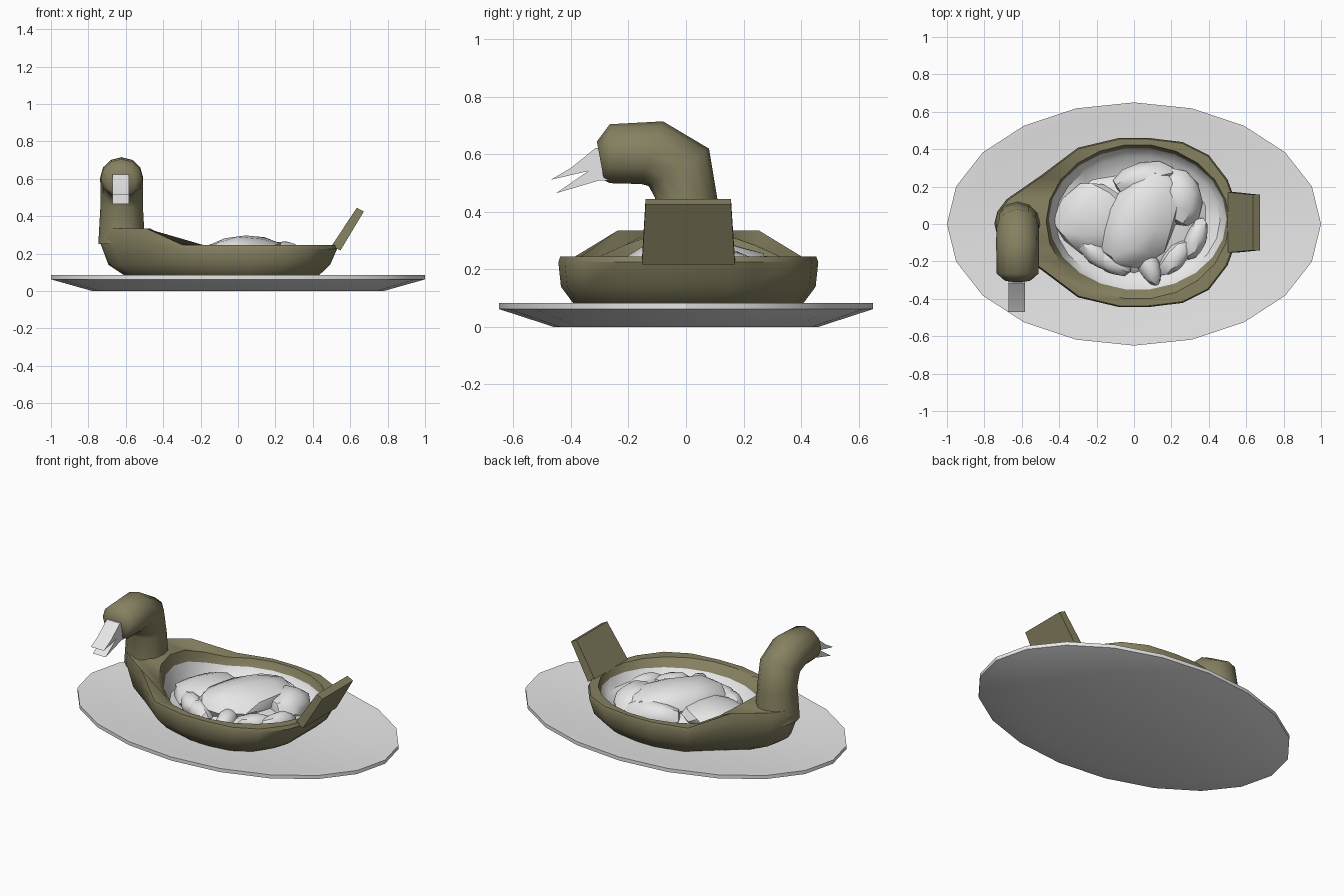
import bpy, bmesh, math, random
from mathutils import Matrix

random.seed(4)
cube = bpy.data.objects.get("Cube")
if cube:
    bpy.data.objects.remove(cube, do_unlink=True)


def material(name, rgb):
    mat = bpy.data.materials.new(name)
    mat.use_nodes = True
    mat.diffuse_color = (*rgb, 1)
    for node in mat.node_tree.nodes:
        if node.type == 'BSDF_PRINCIPLED':
            node.inputs["Base Color"].default_value = (*rgb, 1)
    return mat


OLIVE = material("olive_glaze", (0.24, 0.22, 0.12))
WHITE = material("pale_grey", (0.8, 0.8, 0.8))


def finish(name, bm, mats, angle=35):
    bmesh.ops.recalc_face_normals(bm, faces=bm.faces)
    mesh = bpy.data.meshes.new(name)
    bm.to_mesh(mesh)
    bm.free()
    for m in mats:
        mesh.materials.append(m)
    obj = bpy.data.objects.new(name, mesh)
    bpy.context.collection.objects.link(obj)
    bpy.ops.object.select_all(action='DESELECT')
    obj.select_set(True)
    bpy.context.view_layer.objects.active = obj
    bpy.ops.object.shade_smooth_by_angle(angle=math.radians(angle))
    return obj


def loft(name, rings, mats, white_from=None, angle=35):
    """Skin closed rings of points and cap both ends."""
    bm = bmesh.new()
    loops = [[bm.verts.new(p) for p in ring] for ring in rings]
    n = len(loops[0])
    for k in range(len(loops) - 1):
        a, b = loops[k], loops[k + 1]
        for i in range(n):
            j = (i + 1) % n
            f = bm.faces.new((a[i], a[j], b[j], b[i]))
            f.material_index = int(white_from is not None and k >= white_from)
    bm.faces.new(loops[0][::-1])
    cap = bm.faces.new(loops[-1])
    cap.material_index = int(white_from is not None)
    return finish(name, bm, mats, angle)


def ellipse(a, b, z, n, cx=0.0, cy=0.0):
    turns = [2 * math.pi * i / n for i in range(n)]
    return [(cx + a * math.cos(t), cy + b * math.sin(t), z) for t in turns]


def prism(name, outline, place, lo, hi, mat):
    """Extrude a flat outline; place(u, v, w) maps it into space."""
    bm = bmesh.new()
    ends = [[bm.verts.new(place(u, v, w)) for u, v in outline] for w in (lo, hi)]
    n = len(outline)
    bm.faces.new(ends[0])
    bm.faces.new(ends[1][::-1])
    for i in range(n):
        j = (i + 1) % n
        bm.faces.new((ends[0][i], ends[1][i], ends[1][j], ends[0][j]))
    return finish(name, bm, [mat], 20)


# Oval plate with a shallow dish
loft("plate", [ellipse(a, b, z, 20) for a, b, z in (
    (0.78, 0.46, 0.0), (1, 0.65, 0.062), (1, 0.65, 0.084),
    (0.93, 0.59, 0.08), (0.68, 0.42, 0.055))], [WHITE], angle=25)

# Bird-shaped bowl: half outline mirrored, tapering towards the neck
half = [(0.53, 0), (0.53, 0.15), (0.5, 0.23), (0.4, 0.36), (0.26, 0.43), (0.08, 0.452),
        (-0.08, 0.452), (-0.3, 0.4), (-0.5, 0.25), (-0.68, 0.125), (-0.73, 0.06), (-0.745, 0)]
outline = half + [(x, -y) for x, y in half[-2:0:-1]]
count = len(outline)


def rise(x):
    return min(0.09, max(0, (-0.33 - x) * 0.65))


def outer(sx, sy, z, lift=0):
    return [(x * sx, y * sy + 0.008, z + lift * rise(x)) for x, y in outline]


def inner(a, b, z, cy, lift=0):
    ring = ellipse(a, b, z, count, 0.02, cy)
    return [(x, y, h + lift * rise(x)) for x, y, h in ring]


loft("bowl", [
    outer(0.72, 0.8, 0.05), outer(0.82, 0.89, 0.085), outer(0.93, 0.98, 0.14),
    outer(1, 1, 0.225, 0.6), outer(0.985, 0.985, 0.245, 1),
    inner(0.49, 0.415, 0.245, 0.012, 1), inner(0.475, 0.38, 0.2, 0.027, 0.8),
    inner(0.44, 0.34, 0.15, 0.02), inner(0.3, 0.24, 0.115, 0.01)],
    [OLIVE, WHITE], white_from=6, angle=40)

# Neck and head: each section runs between a back point and a front point
sections = [((0.125, 0.25), (-0.125, 0.25), 0.125), ((0.11, 0.44), (-0.108, 0.45), 0.114),
            ((0.08, 0.62), (-0.13, 0.49), 0.114), ((-0.08, 0.715), (-0.155, 0.497), 0.115),
            ((-0.265, 0.705), (-0.265, 0.5), 0.112), ((-0.31, 0.645), (-0.285, 0.51), 0.075)]
neck_rings = []
for (y0, z0), (y1, z1), width in sections:
    ring = []
    for i in range(12):
        t = 2 * math.pi * i / 12
        s = math.cos(t) / 2
        ring.append((-0.622 + width * math.sin(t),
                     (y0 + y1) / 2 + (y0 - y1) * s, (z0 + z1) / 2 + (z0 - z1) * s))
    neck_rings.append(ring)
loft("neck_and_head", neck_rings, [OLIVE], angle=50)


# Open beak
def across(u, v, w):
    return (w, u, v)


prism("upper_beak", [(-0.27, 0.54), (-0.27, 0.62), (-0.315, 0.622), (-0.4, 0.553),
                     (-0.47, 0.512), (-0.34, 0.542)], across, -0.672, -0.582, WHITE)
prism("lower_beak", [(-0.27, 0.51), (-0.27, 0.54), (-0.34, 0.542), (-0.452, 0.465),
                     (-0.3, 0.51)], across, -0.67, -0.584, WHITE)

# Upright tail slab, a little narrower at the top
tail = prism("tail", [(0.5, 0.24), (0.548, 0.217), (0.673, 0.425), (0.635, 0.445)],
             lambda u, v, w: (u, w, v), -0.153, 0.17, OLIVE)
for v in tail.data.vertices:
    if v.co.z > 0.3:
        v.co.y *= 0.92


# Chunky filling
def lump(name, centre, size, turn=0, tilt=0):
    bm = bmesh.new()
    bmesh.ops.create_icosphere(bm, subdivisions=2, radius=1)
    for v in bm.verts:
        v.co *= random.uniform(0.92, 1.06)
    place = (Matrix.Translation(centre) @ Matrix.Rotation(math.radians(turn), 4, 'Z')
             @ Matrix.Rotation(math.radians(tilt), 4, 'Y') @ Matrix.Diagonal((*size, 1)))
    bm.transform(place)
    finish(name, bm, [WHITE], 30)


lump("filling_base", (0, 0.02, 0.13), (0.39, 0.27, 0.075))
lump("filling_top", (0.04, 0.02, 0.2), (0.19, 0.3, 0.1), -28)
lump("filling_left", (-0.22, 0.03, 0.165), (0.21, 0.2, 0.085), 20, -6)
lump("filling_right", (0.25, 0.14, 0.18), (0.11, 0.16, 0.085), 15, 8)
lump("filling_back", (0.05, 0.24, 0.17), (0.17, 0.09, 0.09), 12)
for i, (x, y, turn) in enumerate([(0.33, -0.08, -20), (0.22, -0.18, -40),
                                  (0.08, -0.22, 20), (-0.12, -0.2, 60), (-0.2, -0.16, 50)]):
    lump("filling_slice_%d" % (i + 1), (x, y, 0.165), (0.06, 0.12, 0.06), turn, 15)
